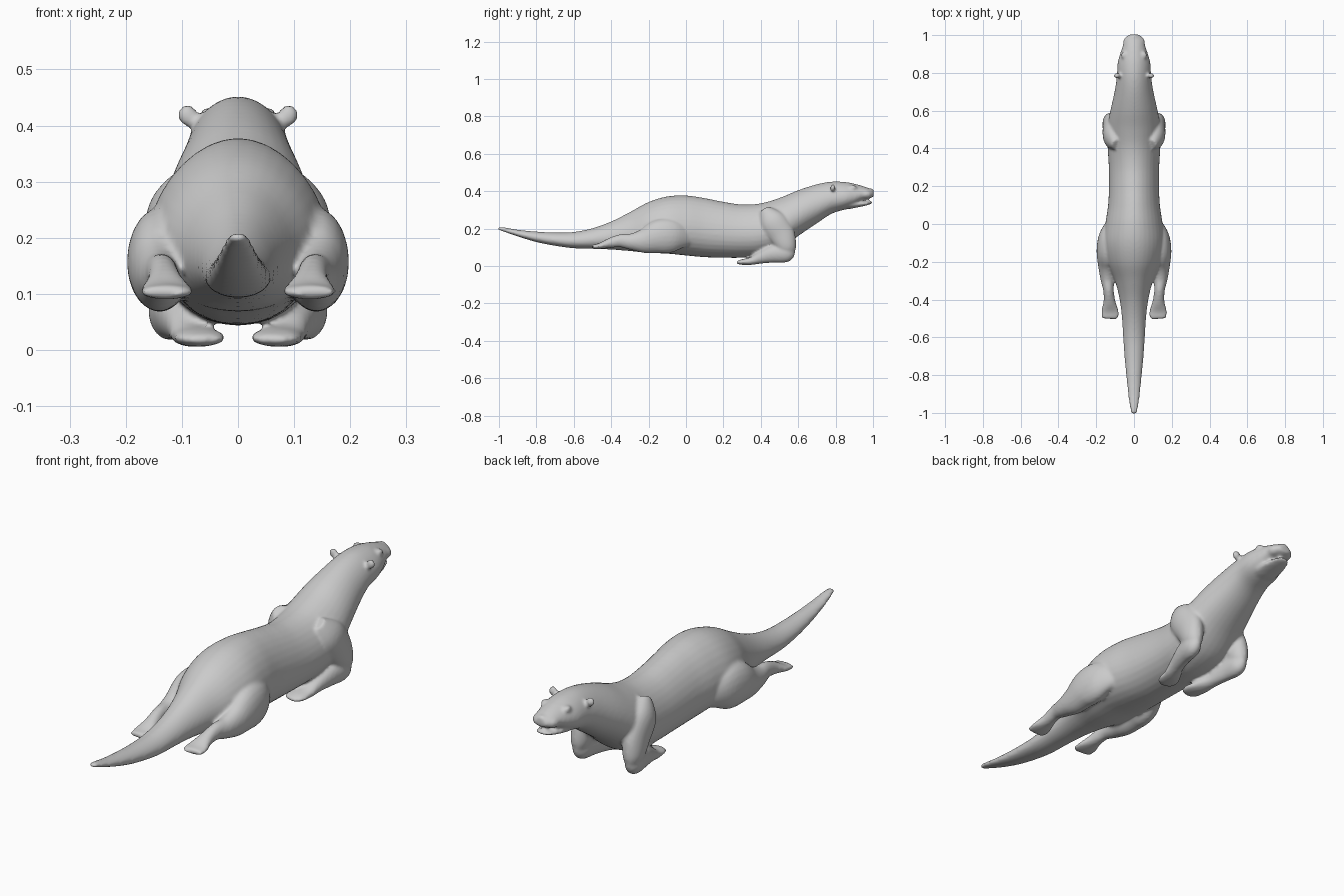
import bpy, bmesh, math
from mathutils import Vector, Matrix

if "Cube" in bpy.data.objects:
    bpy.data.objects.remove(bpy.data.objects["Cube"])

bm = bmesh.new()


def spline(keys, steps):
    """Catmull-Rom interpolation through key rows."""
    rows = []
    for i in range(len(keys) - 1):
        p0, p1 = keys[max(i - 1, 0)], keys[i]
        p2, p3 = keys[i + 1], keys[min(i + 2, len(keys) - 1)]
        for s in range(steps):
            t = s / steps
            rows.append([0.5 * (2 * b + (c - a) * t + (2 * a - 5 * b + 4 * c - d) * t * t
                                + (3 * b - a - 3 * c + d) * t ** 3)
                         for a, b, c, d in zip(p0, p1, p2, p3)])
    return rows + [list(keys[-1])]


def skin(rings):
    """Closed tube through rings of points."""
    loops = [[bm.verts.new(p) for p in ring] for ring in rings]
    n = len(loops[0])
    for a, b in zip(loops, loops[1:]):
        for i in range(n):
            bm.faces.new((a[i], a[(i + 1) % n], b[(i + 1) % n], b[i]))
    bm.faces.new(loops[0][::-1])
    bm.faces.new(loops[-1])


def trunk(keys, pear=0.15, sides=32):
    """Upright sections along y: (y, top, bottom, half width)."""
    rings = []
    for y, top, bottom, w in spline(keys, 5):
        mid, h = (top + bottom) / 2, (top - bottom) / 2
        angles = [2 * math.pi * i / sides for i in range(sides)]
        rings.append([(w * math.cos(a) * (1 - pear * math.sin(a)), y, mid + h * math.sin(a))
                      for a in angles])
    skin(rings)


def limb(keys, side, sides=20):
    """Tube along a path: (x, y, z, side radius, height radius)."""
    rows = spline(keys, 5)
    pts = [Vector((r[0] * side, r[1], r[2])) for r in rows]
    rings = []
    for i, r in enumerate(rows):
        t = (pts[min(i + 1, len(pts) - 1)] - pts[max(i - 1, 0)]).normalized()
        across = Vector((1, 0, 0))
        across = (across - t * across.dot(t)).normalized()
        up = t.cross(across)
        rings.append([pts[i] + across * (max(r[3], .003) * math.cos(a))
                      + up * (max(r[4], .003) * math.sin(a))
                      for a in (2 * math.pi * k / sides for k in range(sides))])
    skin(rings)


def blob(centre, radii):
    m = Matrix.Translation(centre) @ Matrix.Diagonal((*radii, 1))
    bmesh.ops.create_uvsphere(bm, u_segments=20, v_segments=12, radius=1, matrix=m)


# Tail, torso, neck and upper head
trunk([(-1.004, .208, .194, .012), (-.98, .208, .186, .02), (-.9, .194, .158, .031),
       (-.8, .184, .128, .041), (-.7, .179, .108, .05), (-.6, .182, .095, .057),
       (-.5, .202, .092, .063), (-.4, .238, .088, .075), (-.3, .288, .080, .10),
       (-.2, .342, .070, .14), (-.1, .372, .066, .158), (0, .377, .056, .15),
       (.1, .363, .047, .136), (.2, .343, .044, .131), (.3, .329, .044, .132),
       (.4, .335, .05, .138), (.5, .364, .082, .142), (.6, .405, .16, .124),
       (.7, .437, .228, .102), (.78, .451, .28, .09), (.85, .449, .302, .086),
       (.90, .440, .322, .073), (.94, .429, .347, .06), (.975, .417, .36, .05),
       (.995, .408, .366, .037), (1.004, .398, .373, .022)])

# Lower jaw
trunk([(.80, .35, .30, .04), (.86, .345, .303, .056), (.91, .345, .312, .054),
       (.95, .345, .32, .045), (.98, .346, .328, .035), (.995, .345, .334, .02)], 0)

for s in (1, -1):
    # Hind leg with trailing foot
    limb([(.12, .02, .15, .02, .04), (.135, -.06, .16, .05, .085),
          (.14, -.14, .158, .058, .092), (.14, -.22, .135, .05, .068),
          (.14, -.29, .13, .038, .045), (.135, -.35, .135, .028, .035),
          (.13, -.41, .122, .032, .026), (.128, -.46, .107, .047, .016),
          (.126, -.495, .103, .045, .012), (.126, -.503, .103, .03, .006)], s)
    # Shoulder and upper arm
    limb([(.09, .42, .30, .03, .03), (.112, .46, .24, .05, .072),
          (.12, .51, .17, .046, .072), (.125, .54, .10, .04, .052),
          (.125, .55, .06, .02, .03)], s)
    # Forearm and swept-back paw
    limb([(.125, .575, .085, .015, .02), (.125, .54, .072, .035, .05),
          (.115, .47, .065, .035, .048), (.098, .40, .045, .032, .033),
          (.08, .35, .027, .040, .021), (.065, .30, .021, .045, .015),
          (.06, .272, .018, .025, .007)], s)
    # Ear, brow, eye and muzzle cheek
    blob((s * .09, .785, .418), (.018, .014, .02))
    blob((s * .052, .893, .418), (.017, .02, .015))
    blob((s * .03, .96, .383), (.028, .035, .024))

# Nose
blob((0, .99, .402), (.022, .014, .013))

bmesh.ops.recalc_face_normals(bm, faces=bm.faces)
mesh = bpy.data.meshes.new("body")
bm.to_mesh(mesh)
bm.free()
body = bpy.data.objects.new("body", mesh)
bpy.context.collection.objects.link(body)

fur = bpy.data.materials.new("grey fur")
fur.diffuse_color = (.6, .6, .6, 1)
fur.use_nodes = True
fur.node_tree.nodes["Principled BSDF"].inputs["Base Color"].default_value = fur.diffuse_color
mesh.materials.append(fur)

# Fuse the parts into one soft skin
remesh = body.modifiers.new("fuse", 'REMESH')
remesh.mode = 'VOXEL'
remesh.voxel_size = .007
remesh.use_smooth_shade = True
soften = body.modifiers.new("soften", 'SMOOTH')
soften.factor = .5
soften.iterations = 6
